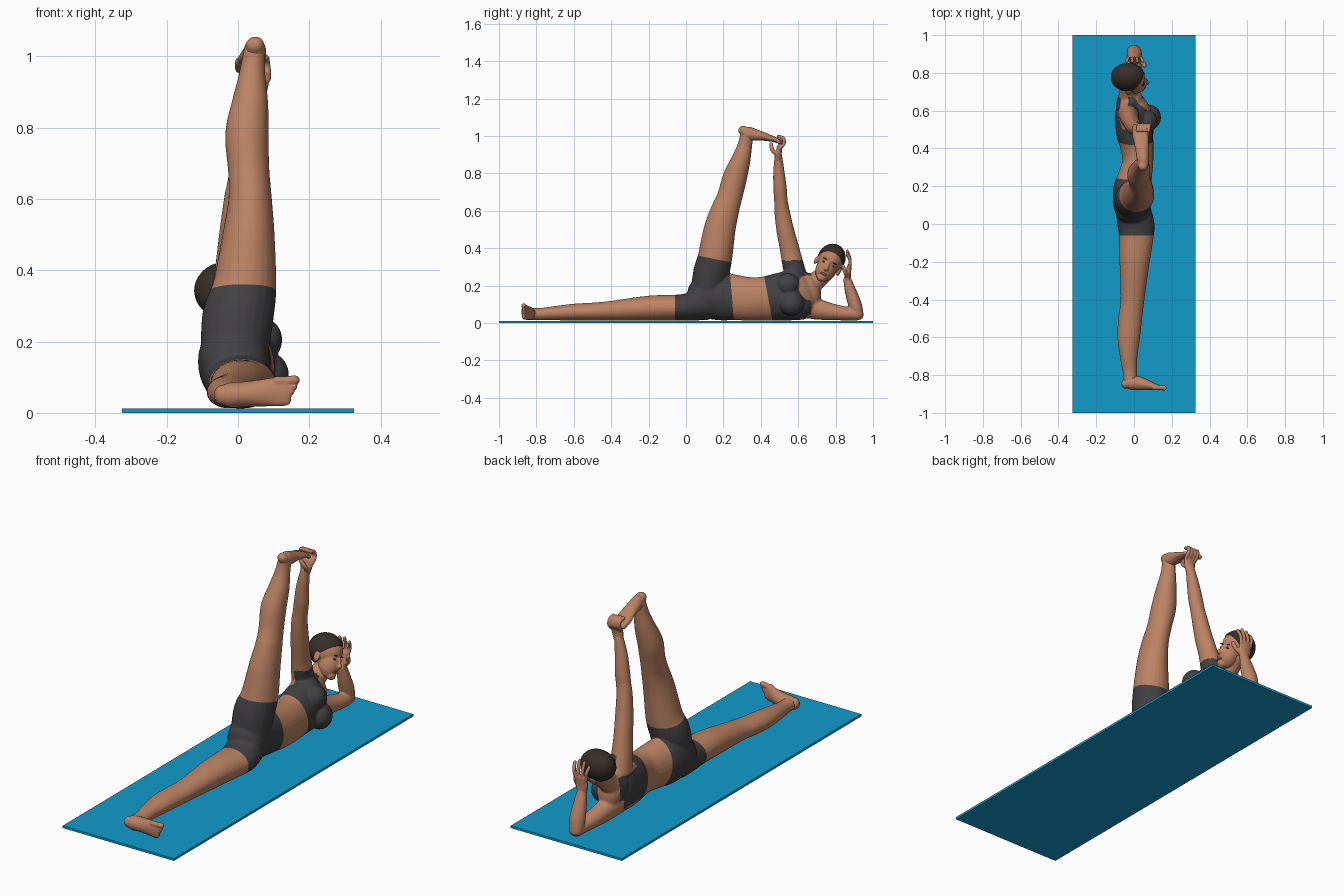
import bpy, bmesh, math
from mathutils import Vector, Matrix

if "Cube" in bpy.data.objects:
    bpy.data.objects.remove(bpy.data.objects["Cube"])


def material(name, rgb):
    m = bpy.data.materials.new(name)
    m.diffuse_color = (*rgb, 1)
    m.use_nodes = True
    m.node_tree.nodes["Principled BSDF"].inputs["Base Color"].default_value = m.diffuse_color
    return m


SKIN = material("skin", (0.50, 0.225, 0.125))
CLOTH = material("charcoal cloth", (0.055, 0.052, 0.056))
HAIR = material("dark hair", (0.040, 0.028, 0.021))
LIPS = material("lips", (0.33, 0.11, 0.075))
MAT = material("blue mat", (0.006, 0.33, 0.60))


def spline(rows, steps=5):
    """Smooth curve through rows of (x, y, z, half width, half depth)."""
    out = []
    for i in range(len(rows) - 1):
        p0, p1, p2, p3 = (rows[max(0, min(len(rows) - 1, i + k))] for k in (-1, 0, 1, 2))
        for s in range(steps):
            t = s / steps
            out.append([0.5 * (2 * b + (c - a) * t + (2 * a - 5 * b + 4 * c - d) * t * t
                               + (3 * b - a - 3 * c + d) * t ** 3)
                        for a, b, c, d in zip(p0, p1, p2, p3)])
    return out + [list(rows[-1])]


def tube(bm, rows, ref=(1, 0, 0), n=24):
    """Round-ended tube with oval sections; the half width lies along ref."""
    pts = spline(rows)
    cs = [Vector(p[:3]) for p in pts]
    sec = []
    for i, p in enumerate(pts):
        t = (cs[min(i + 1, len(cs) - 1)] - cs[max(i - 1, 0)]).normalized()
        sec.append((cs[i], t, p[3], p[4]))

    def cap(s, sign):
        c, t, a, b = s
        return [(c + t * sign * min(a, b) * math.sin(k * math.pi / 10), t,
                 a * math.cos(k * math.pi / 10), b * math.cos(k * math.pi / 10)) for k in (1, 2, 3, 4)]
    sec = cap(sec[0], -1)[::-1] + sec + cap(sec[-1], 1)
    rings = []
    for c, t, a, b in sec:
        u = Vector(ref)
        u = (u - t * u.dot(t)).normalized()
        v = t.cross(u)
        rings.append([bm.verts.new(c + u * a * math.cos(q * math.tau / n) + v * b * math.sin(q * math.tau / n))
                      for q in range(n)])
    for r, s in zip(rings, rings[1:]):
        for q in range(n):
            bm.faces.new((r[q], r[(q + 1) % n], s[(q + 1) % n], s[q]))
    bm.faces.new(rings[0])
    bm.faces.new(rings[-1])


def finger(bm, points, r):
    tube(bm, [(*p, r, r) for p in points], n=12)


def ball(bm, c, radii, frame=Matrix()):
    m = frame @ Matrix.Translation(c) @ Matrix.Diagonal((*radii, 1))
    bmesh.ops.create_uvsphere(bm, u_segments=32, v_segments=20, radius=1, matrix=m)


def finish(name, bm, mats, voxel=None, smooth=0):
    """Make the object; optionally fuse its pieces into one smooth surface."""
    bmesh.ops.recalc_face_normals(bm, faces=bm.faces[:])
    me = bpy.data.meshes.new(name)
    bm.to_mesh(me)
    bm.free()
    ob = bpy.data.objects.new(name, me)
    bpy.context.collection.objects.link(ob)
    if voxel:
        r = ob.modifiers.new("fuse", 'REMESH')
        r.mode, r.voxel_size = 'VOXEL', voxel
        s = ob.modifiers.new("soften", 'SMOOTH')
        s.factor, s.iterations = 0.5, smooth
        dg = bpy.context.evaluated_depsgraph_get()
        me = bpy.data.meshes.new_from_object(ob.evaluated_get(dg))
        ob.modifiers.clear()
        ob.data = me
    me.materials.clear()
    for m in mats:
        me.materials.append(m)
    for p in me.polygons:
        p.use_smooth = True
    return ob


# Exercise mat
bm = bmesh.new()
bmesh.ops.create_cube(bm, size=1, matrix=Matrix.Translation((0, 0, 0.006)) @ Matrix.Diagonal((0.65, 2, 0.012, 1)))
for p in finish("mat", bm, [MAT]).data.polygons:
    p.use_smooth = False

# Body: torso, legs, arms and neck fused together
bm = bmesh.new()
tube(bm, [(0, .05, .11, .085, .07), (-.01, .10, .14, .098, .115), (-.01, .18, .142, .1, .127),
          (.005, .25, .137, .09, .123), (.02, .33, .13, .082, .116), (.015, .41, .13, .088, .117),
          (.005, .48, .138, .098, .125), (0, .55, .147, .1, .134), (-.01, .61, .16, .09, .14),
          (-.02, .65, .172, .07, .105)], n=32)
for c, r in (((.068, .545, .205), .056), ((.083, .565, .105), .06)):   # chest
    ball(bm, c, (r, r * 1.1, r * 1.1))
tube(bm, [(-.01, .1, .1, .09, .085), (.01, 0, .085, .098, .073), (.012, -.06, .082, .093, .069),
          (.003, -.2, .079, .08, .067), (-.008, -.4, .066, .063, .052), (-.02, -.5, .061, .063, .048),
          (-.028, -.6, .058, .06, .045), (-.028, -.7, .053, .047, .038), (-.022, -.78, .048, .038, .032),
          (-.02, -.83, .049, .036, .033)])                              # resting leg
tube(bm, [(-.01, .115, .17, .095, .09), (0, .135, .27, .1, .096), (.018, .155, .35, .09, .092),
          (.03, .18, .5, .073, .085), (.034, .208, .6, .061, .076), (.03, .235, .68, .058, .067),
          (.025, .262, .78, .061, .065), (.034, .293, .87, .051, .052), (.04, .315, .95, .037, .039),
          (.046, .325, 1.01, .031, .035)])                              # raised leg
tube(bm, [(-.03, .59, .24, .055, .06), (-.025, .568, .33, .05, .056), (-.02, .553, .4, .045, .052),
          (-.01, .53, .5, .043, .047), (.0, .513, .6, .039, .041), (.01, .507, .66, .037, .036),
          (.02, .503, .72, .037, .036), (.03, .497, .8, .032, .031), (.047, .494, .89, .024, .021)])
tube(bm, [(-.03, .62, .1, .06, .07), (-.02, .7, .075, .05, .057), (-.01, .78, .06, .046, .045),
          (0, .86, .05, .042, .036), (0, .915, .045, .038, .031)])       # supporting upper arm
tube(bm, [(0, .92, .045, .036, .03), (.002, .903, .1, .04, .036), (.003, .88, .17, .034, .031),
          (.003, .862, .235, .025, .021)])                              # supporting forearm
tube(bm, [(-.035, .63, .18, .06, .07), (-.03, .69, .22, .048, .052), (-.025, .76, .28, .045, .044)])
body = finish("body", bm, [SKIN, CLOTH], 0.005, 8)

# Shorts and top: cut clean hems, then colour the faces between them
HEM_LOW, HEM_UP = ((0, 1, 0), -.06), ((0, .2, .98), .366)
WAIST, BAND = ((0, 1, .083), .257), ((0, 1, .19), .465)
bm = bmesh.new()
bm.from_mesh(body.data)
for no, d in (HEM_LOW, HEM_UP, WAIST, BAND):
    no = Vector(no)
    bmesh.ops.bisect_plane(bm, geom=bm.verts[:] + bm.edges[:] + bm.faces[:], dist=1e-5,
                           plane_co=no * d / no.length_squared, plane_no=no)


def side(c, plane):
    return Vector(plane[0]).dot(c) - plane[1]


for f in bm.faces:
    c = f.calc_center_median()
    shorts = side(c, HEM_LOW) > 0 and side(c, HEM_UP) < 0 and (
        side(c, WAIST) < 0 or (c.z > .275 and c.y < .3))
    top = side(c, BAND) > 0 and c.y < .67 and c.z < .335
    scoop = (c - Vector((.07, .685, .2))).length < .085
    armhole = c.x < -.03 and c.y > .5 and (c.z > .24 or c.z < .07)
    under_arm = c.y > .64 and c.z < .12 and c.x < .02
    f.material_index = int(shorts or (top and not scoop and not armhole and not under_arm))
    f.smooth = True
bm.to_mesh(body.data)
bm.free()

# Resting foot, lying on its outer edge
bm = bmesh.new()
tube(bm, [(-.042, -.847, .05, .029, .026), (-.02, -.842, .05, .035, .036), (.03, -.844, .053, .036, .036),
          (.08, -.855, .057, .039, .025), (.12, -.864, .06, .042, .016), (.137, -.867, .062, .04, .012)],
     ref=(0, 0, 1))
for z, tip, r in ((.09, .16, .0135), (.072, .157, .01), (.057, .149, .0095), (.043, .14, .009), (.031, .126, .009)):
    finger(bm, [(.11, -.867, z), (.135, -.866, z), (tip, -.868, z + .002)], r)
finish("resting_foot", bm, [SKIN], 0.004, 3)

# Raised foot, sole up
bm = bmesh.new()
tube(bm, [(.048, .305, 1.03, .026, .025), (.048, .328, 1.015, .031, .038), (.045, .37, 1.006, .034, .031),
          (.04, .42, .996, .038, .022), (.036, .46, .985, .041, .016), (.034, .483, .979, .04, .013)])
for x, tip, r in ((.005, .515, .0135), (.024, .515, .01), (.039, .51, .0095), (.053, .505, .009), (.066, .497, .009)):
    finger(bm, [(x, .46, .984), (x, .488, .975), (x, tip, .965)], r)
finish("raised_foot", bm, [SKIN], 0.004, 3)

# Hand gripping the raised toes
bm = bmesh.new()
tube(bm, [(.047, .494, .875, .024, .02), (.052, .495, .91, .032, .017), (.055, .502, .945, .034, .014)])
for i in range(4):
    x = .026 + i * .019
    finger(bm, [(x, .503, .935), (x, .524, .96), (x - .003, .52, .988), (x - .006, .495, .997)], .0095)
finger(bm, [(.065, .485, .9), (.07, .462, .925), (.05, .455, .955)], .011)
finish("gripping_hand", bm, [SKIN], 0.004, 3)

# Hand propping the head
bm = bmesh.new()
tube(bm, [(.003, .862, .225, .025, .021), (.003, .866, .26, .035, .016), (.003, .874, .305, .037, .012)])
for i, tip in enumerate((.365, .382, .385, .37)):
    x = -.027 + i * .02
    finger(bm, [(x, .872, .295), (x * 1.2, .878, .335), (x * 1.4, .862, tip)], .009)
finger(bm, [(.02, .862, .245), (.048, .852, .27), (.056, .838, .305)], .011)
finish("propping_hand", bm, [SKIN], 0.004, 3)

# Head in its own tilted frame: local x = forward, y = side, z = up
tilt = math.radians(28)
HEAD = Matrix.Translation((-.02, .765, .32)) @ Matrix.Rotation(-tilt, 4, 'X')
bm = bmesh.new()
ball(bm, (-.01, 0, .025), (.088, .07, .079), HEAD)
ball(bm, (.03, 0, -.035), (.055, .054, .07), HEAD)
ball(bm, (.055, 0, -.086), (.024, .026, .022), HEAD)
ball(bm, (.086, 0, -.033), (.016, .012, .014), HEAD)
ball(bm, (.078, 0, -.018), (.014, .009, .028), HEAD)
for s in (-1, 1):
    ball(bm, (-.008, s * .068, -.014), (.017, .01, .027), HEAD)
finish("head", bm, [SKIN], 0.004, 4)

# Close-cropped hair: a cap cut along the hairline
bm = bmesh.new()
ball(bm, (-.011, 0, .026), (.092, .074, .083))
bmesh.ops.bisect_plane(bm, geom=bm.verts[:] + bm.edges[:] + bm.faces[:], plane_co=(0, 0, .003),
                       plane_no=(-.9, 0, 1), clear_inner=True)
bmesh.ops.holes_fill(bm, edges=[e for e in bm.edges if e.is_boundary])
bm.transform(HEAD)
finish("hair", bm, [HAIR])

# Eyes, brows and lips
bm = bmesh.new()
for s in (-1, 1):
    ball(bm, (.069, s * .026, -.006), (.005, .011, .0045), HEAD)
    ball(bm, (.071, s * .027, .012), (.004, .016, .003), HEAD)
finish("eyes_and_brows", bm, [HAIR])
bm = bmesh.new()
ball(bm, (.079, 0, -.065), (.006, .018, .006), HEAD)
finish("lips", bm, [LIPS])
